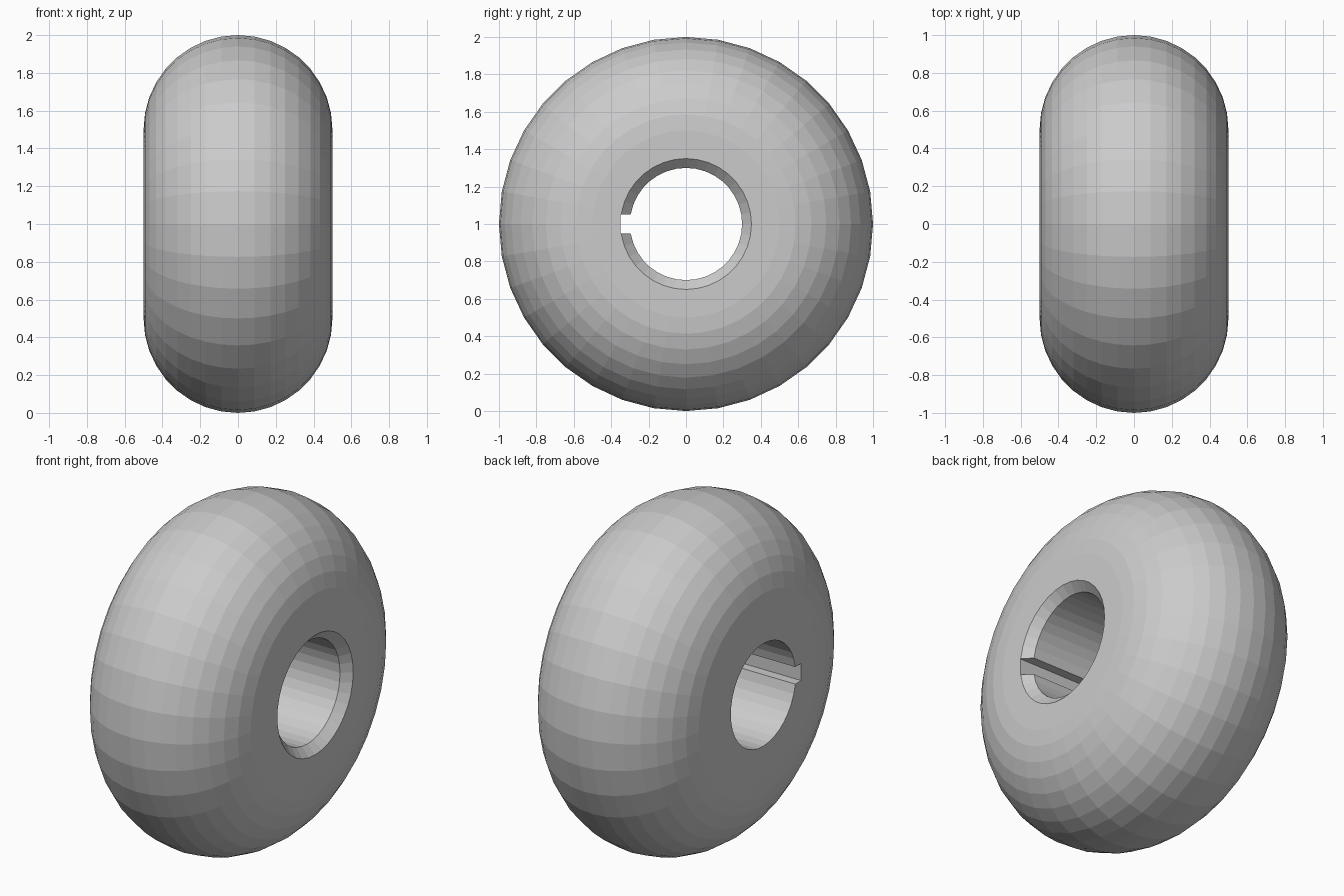
import bpy, bmesh
from math import sin, cos, radians
from mathutils import Matrix

if "Cube" in bpy.data.objects:
    bpy.data.objects.remove(bpy.data.objects["Cube"])

SIDES = 36
CENTRE = (0, 0, 1)


def lathe_x(name, profile):
    """Spin a closed (x, radius) profile around the X axis."""
    bm = bmesh.new()
    rings = []
    for i in range(SIDES):
        a = radians(360 * i / SIDES)
        rings.append([bm.verts.new((x, r * cos(a), r * sin(a))) for x, r in profile])
    n = len(profile)
    for i in range(SIDES):
        p, q = rings[i], rings[(i + 1) % SIDES]
        for j in range(n):
            k = (j + 1) % n
            bm.faces.new((p[j], p[k], q[k], q[j]))
    bmesh.ops.recalc_face_normals(bm, faces=bm.faces)
    mesh = bpy.data.meshes.new(name)
    bm.to_mesh(mesh)
    bm.free()
    ob = bpy.data.objects.new(name, mesh)
    ob.location = CENTRE
    bpy.context.collection.objects.link(ob)
    return ob


# Roller body: flat ends, half-round rim, bore with a chamfer on the +x end
rim = [(-0.5 * cos(radians(a)), 0.5 + 0.5 * sin(radians(a))) for a in range(0, 181, 10)]
bore = [(0.5, 0.35), (0.45, 0.3), (-0.5, 0.3)]
roller = lathe_x("roller", rim + bore)

# Keyway cutter: rectangular slot along the bore on the -y side
bm = bmesh.new()
bmesh.ops.create_cube(bm, size=1, matrix=Matrix.Translation((0, -0.25, 0)) @ Matrix.Diagonal((1.4, 0.2, 0.1, 1)))
mesh = bpy.data.meshes.new("keyway_cutter")
bm.to_mesh(mesh)
bm.free()
cutter = bpy.data.objects.new("keyway_cutter", mesh)
cutter.location = CENTRE
bpy.context.collection.objects.link(cutter)
cutter.hide_render = True
cutter.hide_set(True)

cut = roller.modifiers.new("keyway", 'BOOLEAN')
cut.operation = 'DIFFERENCE'
cut.solver = 'EXACT'
cut.object = cutter

# Bake the slot and remove the cutter
bpy.context.view_layer.objects.active = roller
roller.select_set(True)
bpy.ops.object.modifier_apply(modifier=cut.name)
bpy.data.objects.remove(cutter)
